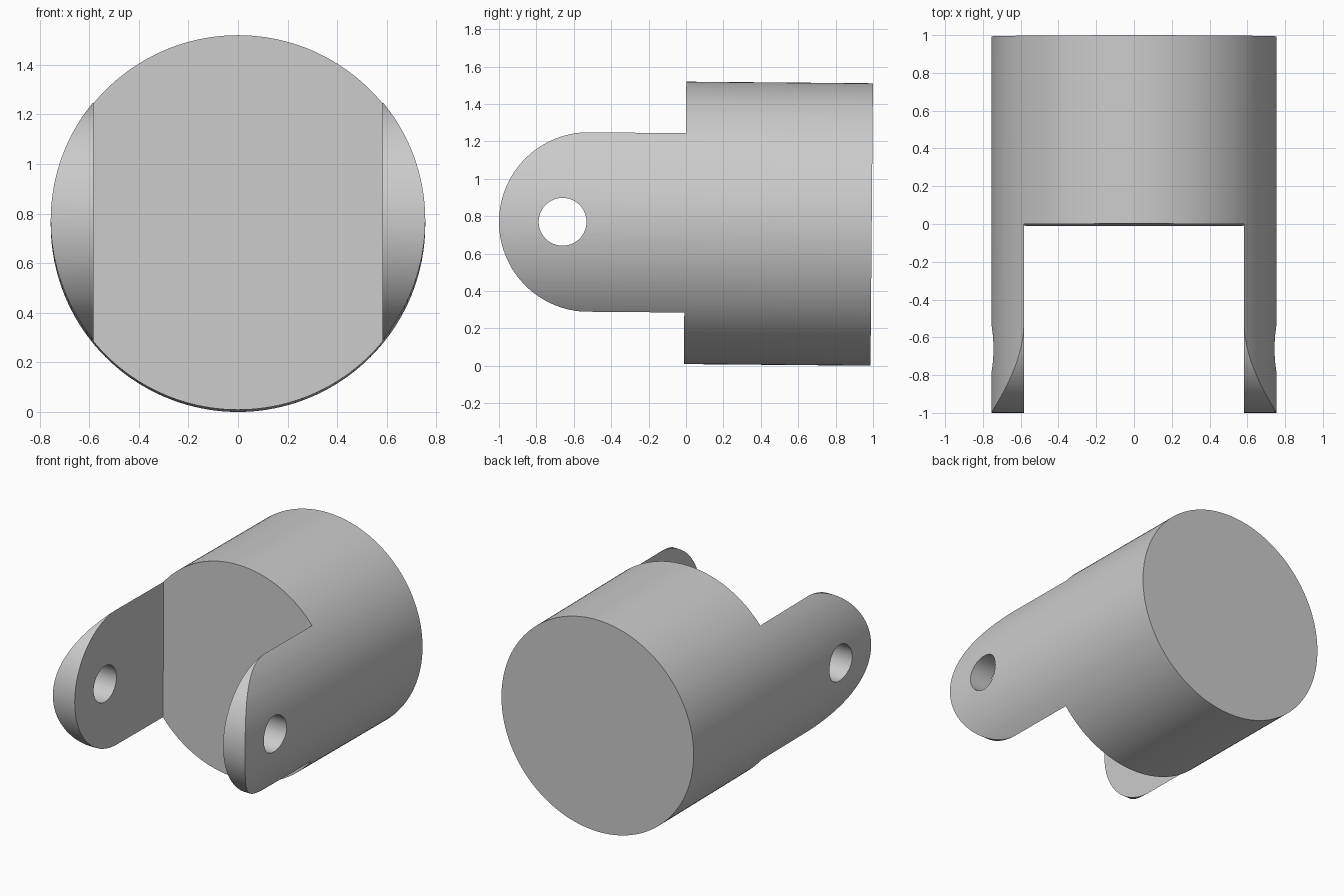
import bpy
import bmesh
import math
from mathutils import Matrix

cube = bpy.data.objects.get("Cube")
if cube:
    bpy.data.objects.remove(cube, do_unlink=True)

RADIUS = 0.755       # outer barrel radius
SLOT = 0.583         # half the gap between the ears
EAR = 0.48           # radius of the rounded ear ends
TILT = math.radians(-0.5)

# Material
grey = bpy.data.materials.new("light grey")
grey.use_nodes = True
colour = (0.6, 0.6, 0.6, 1)
grey.diffuse_color = colour
grey.node_tree.nodes["Principled BSDF"].inputs["Base Color"].default_value = colour


def make_object(name, bm):
    bmesh.ops.recalc_face_normals(bm, faces=bm.faces)
    mesh = bpy.data.meshes.new(name)
    bm.to_mesh(mesh)
    bm.free()
    mesh.materials.append(grey)
    obj = bpy.data.objects.new(name, mesh)
    bpy.context.collection.objects.link(obj)
    return obj


def cylinder(name, radius, length, axis, centre, sides):
    bm = bmesh.new()
    turn = Matrix.Rotation(math.pi / 2, 4, "Y" if axis == "X" else "X")
    bmesh.ops.create_cone(bm, cap_ends=True, segments=sides, radius1=radius,
                          radius2=radius, depth=length,
                          matrix=Matrix.Translation(centre) @ turn)
    return make_object(name, bm)


def box(name, size, centre):
    bm = bmesh.new()
    bmesh.ops.create_cube(bm, size=1, matrix=Matrix.Translation(centre)
                          @ Matrix.Diagonal((*size, 1)))
    return make_object(name, bm)


def side_prism(name, outline, half_width):
    bm = bmesh.new()
    face = bm.faces.new([bm.verts.new((-half_width, y, z)) for y, z in outline])
    out = bmesh.ops.extrude_face_region(bm, geom=[face])
    verts = [v for v in out["geom"] if isinstance(v, bmesh.types.BMVert)]
    bmesh.ops.translate(bm, verts=verts, vec=(2 * half_width, 0, 0))
    return make_object(name, bm)


def cut(target, tool, operation):
    tool.hide_render = True
    mod = target.modifiers.new(operation, "BOOLEAN")
    mod.operation = operation
    mod.solver = "EXACT"
    mod.object = tool
    bpy.context.view_layer.objects.active = target
    bpy.ops.object.modifier_apply(modifier=mod.name)
    bpy.data.objects.remove(tool, do_unlink=True)


# Barrel, running front to back
clevis = cylinder("clevis_body", RADIUS, 2.093, "Y", (0, -0.0535, 0), 160)

# Open slot that leaves an ear on each side
cut(clevis, box("slot_cutter", (2 * SLOT, 2, 2), (0, -1.005, 0)), "DIFFERENCE")

# Rounded ear ends
centre_y = -1 + EAR
steps = 48
arc = [math.pi * (0.5 + i / steps) for i in range(steps + 1)]
outline = [(centre_y + EAR * math.cos(a), EAR * math.sin(a)) for a in arc]
outline += [(-0.4, -1), (2, -1), (2, 1), (-0.4, 1)]
cut(clevis, side_prism("ear_envelope", outline, 1), "INTERSECT")

# Pin hole through both ears
cut(clevis, cylinder("pin_hole_cutter", 0.128, 2, "X", (0, -0.66, 0), 48), "DIFFERENCE")

# Slight lean of the whole part, then soft shading with sharp rims
clevis.data.transform(Matrix.Translation((0, 0, 0.764)) @ Matrix.Rotation(TILT, 4, "X"))
bpy.ops.object.select_all(action="DESELECT")
clevis.select_set(True)
bpy.context.view_layer.objects.active = clevis
bpy.ops.object.shade_smooth_by_angle(angle=math.radians(30))
